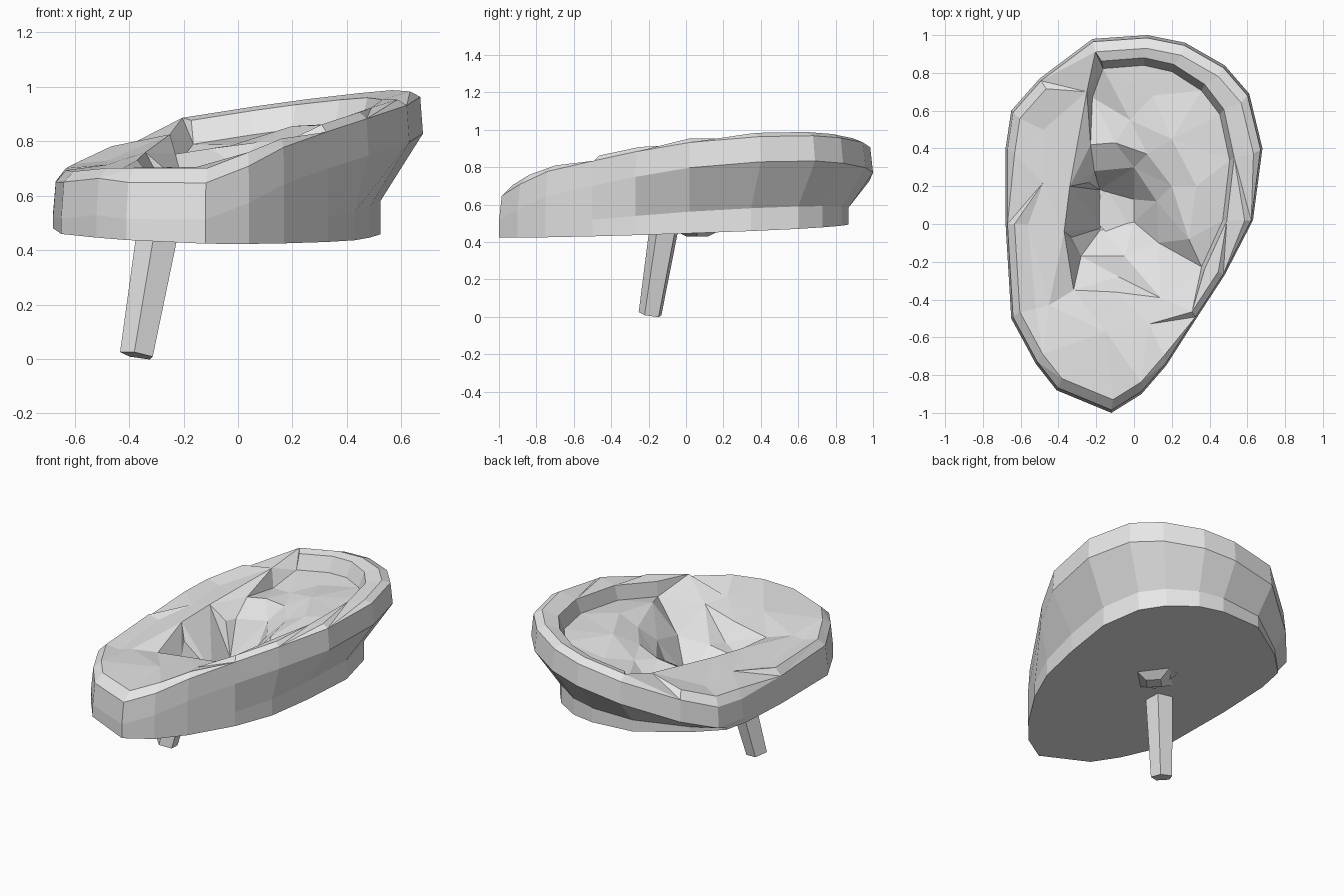
import bpy
import bmesh
from math import pi
from mathutils import Matrix, Vector
from mathutils.geometry import delaunay_2d_cdt

cube = bpy.data.objects.get("Cube")
if cube:
    bpy.data.objects.remove(cube, do_unlink=True)

grey = bpy.data.materials.new("plain_grey")
grey.use_nodes = True
colour = (0.8, 0.8, 0.8, 1)
grey.diffuse_color = colour
grey.node_tree.nodes["Principled BSDF"].inputs["Base Color"].default_value = colour


def make_object(name, bm):
    bmesh.ops.recalc_face_normals(bm, faces=bm.faces)
    mesh = bpy.data.meshes.new(name)
    bm.to_mesh(mesh)
    bm.free()
    mesh.materials.append(grey)
    obj = bpy.data.objects.new(name, mesh)
    bpy.context.collection.objects.link(obj)
    return obj


# Reference heights: the gently warped face and the flat back
def face_height(x, y):
    plane = 0.82 + 0.15 * x + 0.09 * y
    helix_rise = 0.05 * max(0, x) * (1 - y)
    cheek_drop = 0.14 * max(0, -x - 0.3) * (1 + 1.5 * y)
    lobe_drop = 0.25 * max(0, -y - 0.8)
    return plane + helix_rise - cheek_drop - lobe_drop


def back_height(x, y):
    return 0.46 + 0.04 * y - 0.03 * x


# Plan outline of the ear, anticlockwise from the lobe tip
outline = [
    (-.12, -1), (.04, -.9), (.17, -.75), (.33, -.5), (.48, -.27), (.63, .02),
    (.68, .4), (.61, .69), (.48, .84), (.27, .96), (.07, 1), (-.22, .98),
    (-.5, .77), (-.65, .6), (-.68, .4), (-.68, 0), (-.65, -.5), (-.52, -.74),
    (-.41, -.88),
]


def tucked(x, y):
    """The back is narrower under the outer rim and the top."""
    amount = min(1, max(0, (y + .5) / .5))
    return (x * (1 - .23 * amount) if x > 0 else x), (y * .87 if y > 0 else y)


def side_ring(level):
    ring = []
    for x, y in outline:
        bx, by = tucked(x, y)
        low, top = back_height(bx, by), face_height(x, y)
        bulge = max(low + .04, top - .15)
        ring.append({
            "back": (bx, by, low),
            "waist": (bx, by, low + .33 * (bulge - low)),
            "bulge": (x, y, bulge),
            "rim": (x * .985, y * .985, top - .015),
        }[level])
    return ring


def scaled(points, sx, sy):
    return [(x * sx, y * sy) for x, y in points]


# Folds of the face: depth below the face, then the plan points of each fold.
# The helix folds run parallel to the upper outline.
helix = outline[4:12]
folds = {
    "crest": (-.015, scaled(outline, .93, .93)),
    "helix_edge": (-.005, scaled(helix, .78, .88)),
    "helix_groove": (.08, scaled(helix, .745, .84)),
    "antihelix": (.04, [(.2, .45), (.33, .2), (.29, -.08)]),
    "fossa": (.08, [(.1, .68), (-.02, .55)]),
    "antitragus": (.07, [(.14, -.39), (-.1, -.36), (-.32, -.35)]),
    "concha_rim": (.07, [(-.23, .42), (-.1, .43), (.07, .37), (.2, .2)]),
    "crus": (.14, [(-.21, .28), (0, .3), (.12, .12)]),
    "concha_floor": (.34, [(0, .13), (0, .01), (-.17, -.02), (-.18, .18)]),
    "notch": (.18, [(-.28, -.17), (-.05, -.17), (.13, -.1), (-.08, -.28)]),
    "cheek_edge": (.02, [(-.25, .7), (-.34, .2), (-.37, -.04), (-.45, -.43)]),
    "cheek_foot": (.13, [(-.22, .67), (-.24, .22), (-.33, -.07)]),
    "cheek": (.02, [(-.48, .22), (-.56, 0), (-.52, -.45), (-.48, .5)]),
    "lobe": (.04, [(-.15, -.57), (.08, -.53)]),
}
creases = ("helix_edge", "helix_groove", "cheek_edge")


# Ear: lofted sides, flat back and a modelled face
def build_ear():
    bm = bmesh.new()
    loops = [[bm.verts.new(p) for p in side_ring(level)]
             for level in ("back", "waist", "bulge", "rim")]
    count = len(outline)
    for lower, upper in zip(loops, loops[1:]):
        for i in range(count):
            j = (i + 1) % count
            bm.faces.new((lower[i], lower[j], upper[j], upper[i]))
    bm.faces.new(reversed(loops[0]))

    # Face: rim and folds joined by triangles
    verts = list(loops[-1])
    edges = [(i, (i + 1) % count) for i in range(count)]
    for name, (depth, points) in folds.items():
        start = len(verts)
        verts += [bm.verts.new((x, y, face_height(x, y) - depth)) for x, y in points]
        if name in creases:
            edges += [(i, i + 1) for i in range(start, len(verts) - 1)]
    flat = [Vector(v.co.xy) for v in verts]
    _, _, tris, origin, _, _ = delaunay_2d_cdt(flat, edges, [], 1, 1e-5)
    for tri in tris:
        bm.faces.new([verts[origin[k][0]] for k in tri])
    return make_object("ear", bm)


# Tapered prism between two points, turned about its axis
def build_prism(name, sides, bottom, top, radius_bottom, radius_top, turn):
    bottom, top = Vector(bottom), Vector(top)
    axis = top - bottom
    bm = bmesh.new()
    bmesh.ops.create_cone(bm, cap_ends=True, segments=sides, radius1=radius_bottom,
                          radius2=radius_top, depth=axis.length)
    place = (Matrix.Translation((bottom + top) / 2)
             @ axis.to_track_quat("Z", "Y").to_matrix().to_4x4()
             @ Matrix.Rotation(turn, 4, "Z"))
    bmesh.ops.transform(bm, matrix=place, verts=bm.verts)
    return make_object(name, bm)


build_ear()
build_prism("canal_funnel", 4, (-.1, .06, .43), (-.1, .06, .475), .06, .15, 0)
build_prism("mounting_peg", 5, (-.37, -.19, .013), (-.285, -.11, .5), .065, .083, pi / 5)
